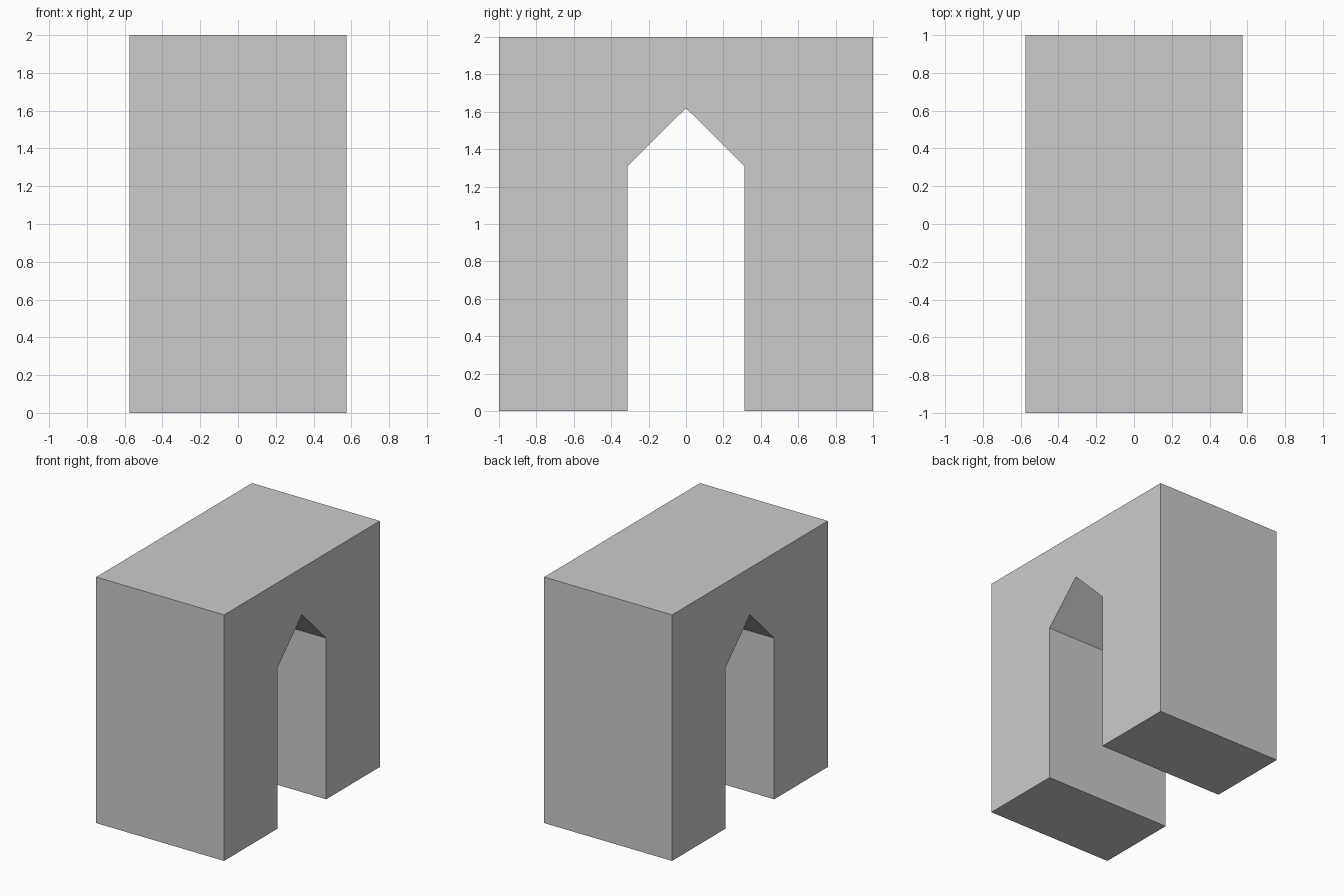
import bpy, bmesh

if "Cube" in bpy.data.objects:
    bpy.data.objects.remove(bpy.data.objects["Cube"])

HALF_DEPTH = 0.575   # half size along x
HALF_WIDTH = 1.0     # half size along y
HEIGHT = 2.0
OPEN_HALF = 0.312    # half width of the opening
SPRING = 1.31        # height where the pointed top starts
APEX = 1.62

# Right half of the gateway outline (y, z), mirrored to the left
half = [(OPEN_HALF, SPRING), (OPEN_HALF, 0), (HALF_WIDTH, 0), (HALF_WIDTH, HEIGHT)]
outline = [(0, APEX)] + half + [(-y, z) for y, z in reversed(half)]

# Extrude the outline along x
bm = bmesh.new()
face = bm.faces.new([bm.verts.new((-HALF_DEPTH, y, z)) for y, z in outline])
result = bmesh.ops.extrude_face_region(bm, geom=[face], use_keep_orig=True)
moved = [v for v in result["geom"] if isinstance(v, bmesh.types.BMVert)]
bmesh.ops.translate(bm, verts=moved, vec=(2 * HALF_DEPTH, 0, 0))
bmesh.ops.recalc_face_normals(bm, faces=bm.faces)

# Pointed arch block
mesh = bpy.data.meshes.new("pointed_arch_block")
bm.to_mesh(mesh)
bm.free()
bpy.context.collection.objects.link(bpy.data.objects.new("pointed_arch_block", mesh))
